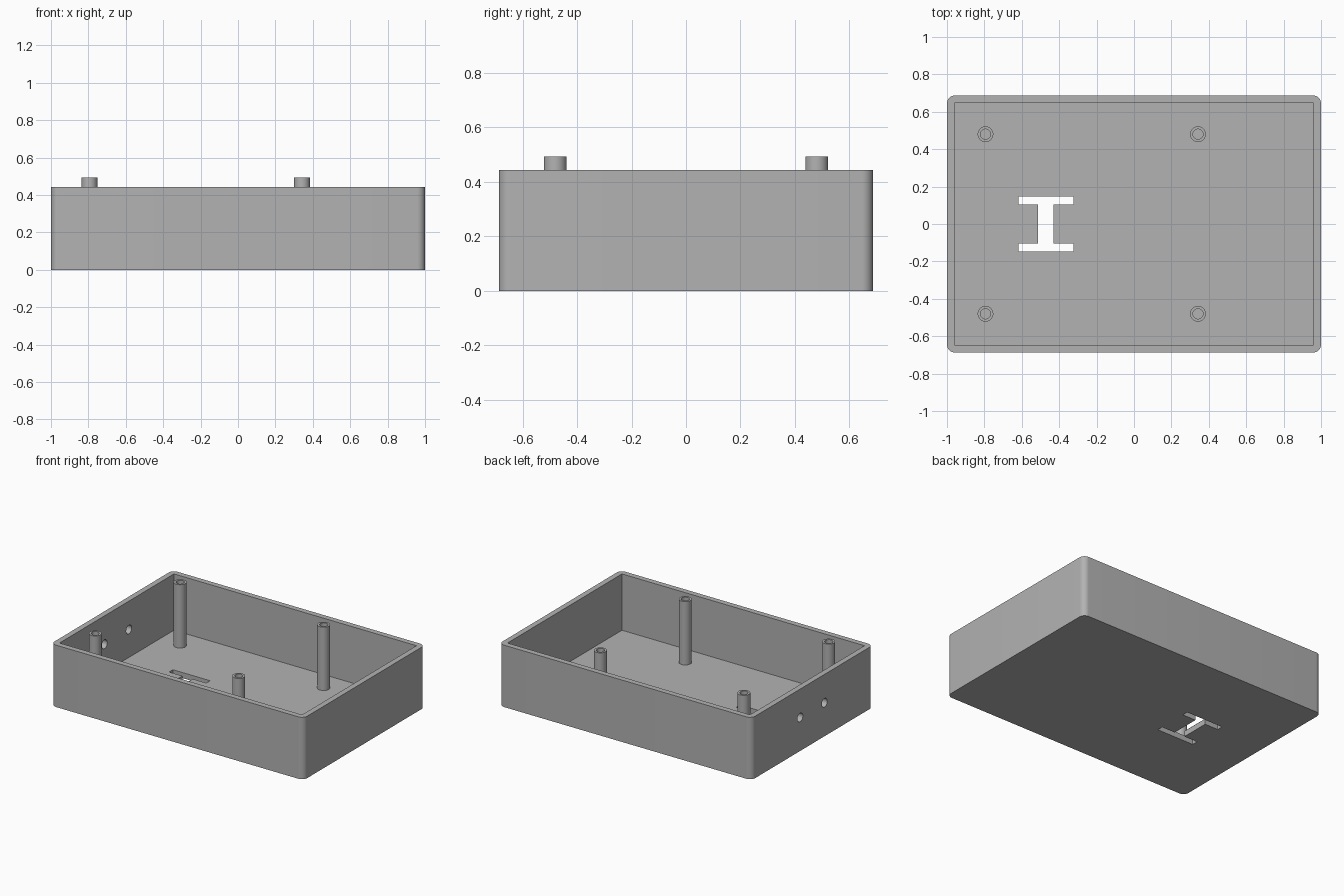
import bpy
import bmesh
from math import cos, sin, pi, radians
from mathutils import Matrix, Vector

if "Cube" in bpy.data.objects:
    bpy.data.objects.remove(bpy.data.objects["Cube"], do_unlink=True)

HALF_X, HALF_Y, HEIGHT = 1.0, 0.687, 0.443
WALL, FLOOR, CORNER = 0.04, 0.04, 0.042
POST_R, BORE_R, POST_TOP = 0.042, 0.027, 0.493

grey = bpy.data.materials.new("plain grey")
grey.use_nodes = True
colour = (0.448, 0.448, 0.448, 1)
grey.diffuse_color = colour
grey.node_tree.nodes["Principled BSDF"].inputs["Base Color"].default_value = colour


def make_object(name, bm):
    bmesh.ops.recalc_face_normals(bm, faces=bm.faces[:])
    mesh = bpy.data.meshes.new(name)
    bm.to_mesh(mesh)
    bm.free()
    mesh.materials.append(grey)
    obj = bpy.data.objects.new(name, mesh)
    bpy.context.collection.objects.link(obj)
    return obj


def prism(name, outline, z0, z1):
    """Extrude a flat outline from z0 to z1."""
    bm = bmesh.new()
    face = bm.faces.new([bm.verts.new((x, y, z0)) for x, y in outline])
    top = bmesh.ops.extrude_face_region(bm, geom=[face])["geom"]
    verts = [v for v in top if isinstance(v, bmesh.types.BMVert)]
    bmesh.ops.translate(bm, vec=(0, 0, z1 - z0), verts=verts)
    return make_object(name, bm)


def circle(r, n=32):
    return [(r * cos(2 * pi * i / n), r * sin(2 * pi * i / n)) for i in range(n)]


def rectangle(hx, hy):
    return [(-hx, -hy), (hx, -hy), (hx, hy), (-hx, hy)]


def rounded_rectangle(hx, hy, r, steps=10):
    points = []
    for k, (sx, sy) in enumerate([(1, 1), (-1, 1), (-1, -1), (1, -1)]):
        for i in range(steps + 1):
            a = (k + i / steps) * pi / 2
            points.append((sx * (hx - r) + r * cos(a), sy * (hy - r) + r * sin(a)))
    return points


def cut(target, cutter):
    mod = target.modifiers.new("cut", 'BOOLEAN')
    mod.operation, mod.solver, mod.object = 'DIFFERENCE', 'EXACT', cutter
    cutter.hide_render = True
    bpy.context.view_layer.objects.active = target
    bpy.ops.object.modifier_apply(modifier=mod.name)
    bpy.data.objects.remove(cutter, do_unlink=True)


def smooth(obj):
    bpy.ops.object.select_all(action='DESELECT')
    obj.select_set(True)
    bpy.context.view_layer.objects.active = obj
    bpy.ops.object.shade_smooth_by_angle(angle=radians(30))


# Open tray with rounded outer corners and a square cavity
tray = prism("tray", rounded_rectangle(HALF_X, HALF_Y, CORNER), 0, HEIGHT)
cut(tray, prism("cavity", rectangle(HALF_X - WALL, HALF_Y - WALL), FLOOR, HEIGHT + 0.1))

# I-shaped slot through the floor
slot_x, flange, web, outer, inner = -0.471, 0.147, 0.041, 0.147, 0.104
half = [(flange, -outer), (flange, -inner), (web, -inner),
        (web, inner), (flange, inner), (flange, outer)]
slot = half + [(-x, y) for x, y in reversed(half)]
cut(tray, prism("slot", [(x + slot_x, y) for x, y in slot], -0.1, FLOOR + 0.1))

# Two round cable holes in the right end wall
for y in (-0.138, 0.138):
    hole = prism("cable_hole", circle(0.031), -0.1, 0.1)
    hole.data.transform(Matrix.Translation((-HALF_X, y, 0.24)) @ Matrix.Rotation(pi / 2, 4, 'Y'))
    cut(tray, hole)
smooth(tray)

# Four hollow mounting posts
for x, side in ((-0.794, "right"), (0.342, "left")):
    for y, end in ((-0.48, "front"), (0.48, "back")):
        post = prism(f"{end}_{side}_post", circle(POST_R), FLOOR - 0.01, POST_TOP)
        cut(post, prism("bore", circle(BORE_R), FLOOR, POST_TOP + 0.1))
        post.data.transform(Matrix.Translation(Vector((x, y, 0))))
        smooth(post)
